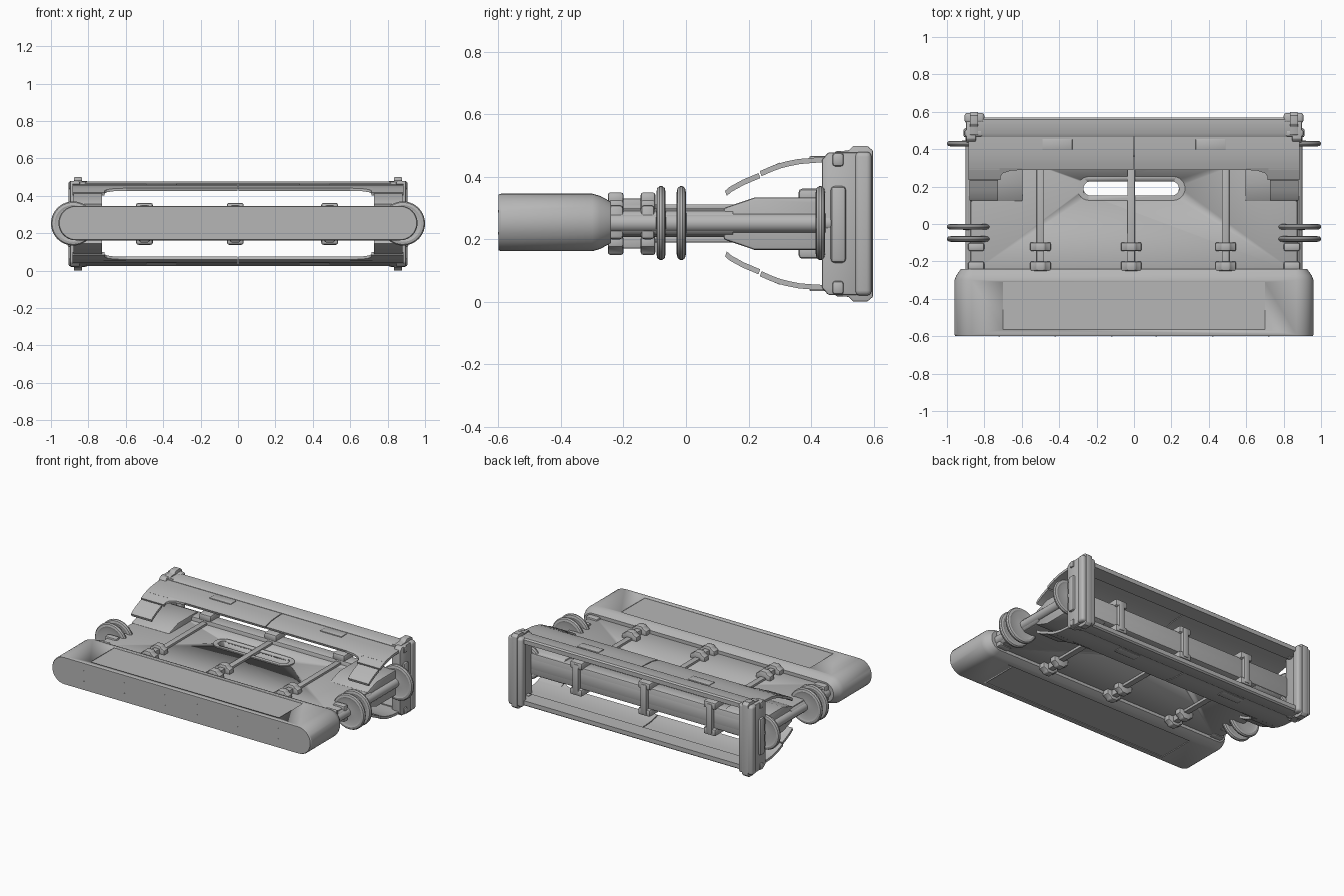
import bpy, bmesh, math
from mathutils import Matrix, Vector

if "Cube" in bpy.data.objects:
    bpy.data.objects.remove(bpy.data.objects["Cube"])

ZC = 0.25  # everything is symmetric about this height
grey = bpy.data.materials.new("mid grey")
grey.diffuse_color = (0.47, 0.47, 0.47, 1)
grey.use_nodes = True
grey.node_tree.nodes["Principled BSDF"].inputs["Base Color"].default_value = grey.diffuse_color


def finish(name, bm, bevel=0.0, seg=2, smooth=30):
    bmesh.ops.recalc_face_normals(bm, faces=bm.faces[:])
    me = bpy.data.meshes.new(name)
    bm.to_mesh(me)
    bm.free()
    me.materials.append(grey)
    ob = bpy.data.objects.new(name, me)
    bpy.context.collection.objects.link(ob)
    bpy.ops.object.select_all(action='DESELECT')
    bpy.context.view_layer.objects.active = ob
    ob.select_set(True)
    if bevel:
        m = ob.modifiers.new("bevel", 'BEVEL')
        m.width, m.segments, m.angle_limit = bevel, seg, math.radians(40)
        bpy.ops.object.modifier_apply(modifier="bevel")
    bpy.ops.object.shade_smooth_by_angle(angle=math.radians(smooth))
    return ob


def prism(name, pts, axis, a, b, **kw):
    """Extrude a 2D outline along an axis: x takes (y,z), y takes (x,z), z takes (x,y)."""
    place = {'x': lambda u, v, t: (t, u, v), 'y': lambda u, v, t: (u, t, v),
             'z': lambda u, v, t: (u, v, t)}[axis]
    bm = bmesh.new()
    f = bm.faces.new([bm.verts.new(place(u, v, a)) for u, v in pts])
    r = bmesh.ops.extrude_face_region(bm, geom=[f])
    vs = [g for g in r['geom'] if isinstance(g, bmesh.types.BMVert)]
    bmesh.ops.translate(bm, verts=vs, vec=Vector(place(0, 0, b)) - Vector(place(0, 0, a)))
    return finish(name, bm, **kw)


def box(name, x0, x1, y0, y1, z0, z1, **kw):
    return prism(name, [(x0, y0), (x1, y0), (x1, y1), (x0, y1)], 'z', z0, z1, **kw)


def stadium(cx, cy, hx, r, n=12):
    """Outline with half-length hx and end radius r."""
    pts = []
    for s in (1, -1):
        for i in range(n + 1):
            t = math.pi * (i / n - 0.5)
            pts.append((cx + s * (hx - r + r * math.cos(t)), cy + s * r * math.sin(t)))
    return pts


def cut(ob, cutter):
    bpy.ops.object.select_all(action='DESELECT')
    bpy.context.view_layer.objects.active = ob
    m = ob.modifiers.new("cut", 'BOOLEAN')
    m.object, m.operation, m.solver = cutter, 'DIFFERENCE', 'EXACT'
    bpy.ops.object.modifier_apply(modifier="cut")
    bpy.data.objects.remove(cutter)


def loft(name, rings, **kw):
    bm = bmesh.new()
    loops = [[bm.verts.new(p) for p in ring] for ring in rings]
    for a, b in zip(loops, loops[1:]):
        for i in range(len(a)):
            j = (i + 1) % len(a)
            bm.faces.new((a[i], a[j], b[j], b[i]))
    bm.faces.new(loops[0])
    bm.faces.new(loops[-1])
    return finish(name, bm, **kw)


def sym(z):  # reflect a height to the underside
    return 2 * ZC - z


# Front bumper: stadium section, tapered toward the rear
sections = [(-0.6, 0.955, 0.089), (-0.592, 0.96, 0.092), (-0.30, 0.96, 0.092),
            (-0.275, 0.95, 0.085), (-0.24, 0.925, 0.066)]
bumper = loft("bumper", [[(x, y, z) for x, z in stadium(0, 0.254, hx, r, 16)]
                         for y, hx, r in sections])
for z0, z1 in ((0.341, 0.40), (0.10, 0.167)):
    cut(bumper, box("panel_cutter", -0.70, 0.70, -0.565, -0.31, z0, z1))
for s in (-1, 1):
    for x in (0.12, 0.42, 0.72):
        for z in (0.22, 0.29):
            box("bumper_rivet", s * x - 0.004, s * x + 0.004, -0.602, -0.59, z - 0.004, z + 0.004)

# Flat deck with a grip slot
deck = box("deck", -0.875, 0.875, -0.27, 0.45, 0.208, 0.298, bevel=0.012)
cut(deck, prism("slot_cutter", stadium(-0.015, 0.19, 0.255, 0.038), 'z', 0, 0.5))
for z0, z1 in ((0.290, 0.305), (0.201, 0.215)):
    rim = prism("slot_rim", stadium(-0.015, 0.19, 0.288, 0.064), 'z', z0, z1)
    cut(rim, prism("slot_cutter", stadium(-0.015, 0.19, 0.255, 0.038), 'z', 0, 0.5))
box("rear_beam", -0.85, 0.85, 0.36, 0.45, 0.18, 0.325, bevel=0.012)

# Straps and clamps over the deck
for x in (-0.5, -0.015, 0.49):
    for z0, z1 in ((0.29, 0.312), (0.19, 0.21)):
        box("strap", x - 0.02, x + 0.02, -0.25, 0.42, z0, z1, bevel=0.004)
    for top in (True, False):
        h = (lambda z: z) if top else sym
        box("clamp_link", x - 0.02, x + 0.02, -0.25, -0.10, *sorted((h(0.28), h(0.33))), bevel=0.005)
        for y0, y1 in ((-0.25, -0.20), (-0.145, -0.098)):
            prof = [(x - 0.055, h(0.29)), (x + 0.055, h(0.29)), (x + 0.055, h(0.325)),
                    (x + 0.032, h(0.335)), (x + 0.022, h(0.35)), (x - 0.022, h(0.35)),
                    (x - 0.032, h(0.335)), (x - 0.055, h(0.325))]
            prism("clamp", prof, 'y', y0, y1, bevel=0.008)
        box("rear_clamp", x - 0.045, x + 0.045, 0.36, 0.47, *sorted((h(0.315), h(0.362))), bevel=0.012)
    box("rear_clamp_bar", x - 0.022, x + 0.022, 0.44, 0.475, 0.15, 0.35, bevel=0.008)

# Guard shells: thin curved covers, upper and lower
curve = [(0.29, 0.441), (0.32, 0.449), (0.36, 0.457), (0.41, 0.461), (0.48, 0.463)]
fender = [(0.236, 0.418), (0.27, 0.433), (0.30, 0.444)]
tip = [(0.125, 0.355), (0.14, 0.368), (0.18, 0.39), (0.232, 0.412)]


def shell(name, line, h, x0, x1, t=0.016):
    pts = line + [(y + t * 0.35, z - t) for y, z in reversed(line)]
    prism(name, [(y, h(z)) for y, z in pts], 'x', x0, x1)


for top in (True, False):
    h = (lambda z: z) if top else sym
    prism("guard_rim", [(0.465, h(0.44)), (0.465, h(0.465)), (0.485, h(0.476)),
                        (0.56, h(0.476)), (0.57, h(0.468)), (0.57, h(0.44))], 'x', -0.88, 0.88)
    for s in (-1, 1):
        shell("guard_shell", curve, h, s * 0.003, s * 0.885)
        shell("guard_fender", fender, h, s * 0.715, s * 0.885)
        shell("guard_tip", tip, h, s * 0.728, s * 0.88)
        # Rounded inner corner where the fender meets the shell
        bm = bmesh.new()
        corner = [(0.60, 0.30), (0.60, 0.289), (0.66, 0.285), (0.70, 0.272), (0.718, 0.25), (0.718, 0.30)]
        lift = lambda y: 0.441 - (0.29 - y) * 0.42
        f = bm.faces.new([bm.verts.new((s * x, y, h(lift(y)))) for x, y in corner])
        r = bmesh.ops.extrude_face_region(bm, geom=[f])
        bmesh.ops.translate(bm, vec=(0, 0, -0.014 if top else 0.014),
                            verts=[g for g in r['geom'] if isinstance(g, bmesh.types.BMVert)])
        finish("guard_corner", bm)
        # Shallow raised pad on the shell
        box("guard_pad", s * 0.41 - 0.08, s * 0.41 + 0.08, 0.395, 0.455,
            *sorted((h(0.455), h(0.466))), bevel=0.004)

# Wheel profile (radius, offset along the axle)
lens = [(0.03, -0.016), (0.085, -0.010), (0.098, -0.015), (0.112, -0.012), (0.118, -0.004),
        (0.118, 0.004), (0.112, 0.012), (0.098, 0.015), (0.085, 0.010), (0.03, 0.016)]


def ring(x, y, r, n=40):
    return [(x + r * math.cos(2 * math.pi * i / n), y, 0.252 + r * math.sin(2 * math.pi * i / n))
            for i in range(n)]


for s in (-1, 1):
    # Rollers on the side axle
    for y in (-0.08, -0.015, 0.43):
        loft("roller", [ring(s * 0.882, y + o, r) for r, o in lens])
    loft("axle", [ring(s * 0.872, y, 0.03, 20) for y in (-0.26, 0.47)])
    loft("axle_sleeve", [ring(s * 0.85, y, 0.045, 20) for y in (-0.26, 0.15)])
    # Side clamps beside the bumper
    for y0, y1 in ((-0.25, -0.20), (-0.145, -0.10)):
        box("side_collar", *sorted((s * 0.80, s * 0.888)), y0, y1, 0.20, 0.31, bevel=0.012)
    # Wedge-nosed housing on the deck ends
    half = [(0.12, 0.30), (0.22, 0.334), (0.42, 0.334), (0.445, 0.32)]
    prism("end_housing", half + [(y, sym(z)) for y, z in reversed(half)], 'x',
          s * 0.595, s * 0.875, bevel=0.008)
    # Rear upright post: plate, rounded rear column and top-to-bottom strap
    half = [(0.435, 0.455), (0.455, 0.478), (0.55, 0.478)]
    prism("post_plate", half + [(y, sym(z)) for y, z in reversed(half)], 'x',
          s * 0.845, s * 0.897, bevel=0.006)
    box("post_column", *sorted((s * 0.80, s * 0.906)), 0.54, 0.594, 0.02, 0.48, bevel=0.016, seg=3)
    half = [(0.44, 0.45), (0.465, 0.462), (0.48, 0.482), (0.52, 0.484), (0.535, 0.499),
            (0.58, 0.499), (0.598, 0.484)]
    prism("post_strap", half + [(y, sym(z)) for y, z in reversed(half)], 'x',
          s * 0.833, s * 0.877, bevel=0.003)
    # Slim vertical bar on the outside of the post
    box("post_bar", *sorted((s * 0.88, s * 0.912)), 0.463, 0.512, 0.125, 0.37, bevel=0.012)
    for z in (0.455, sym(0.455)):
        box("post_lug", *sorted((s * 0.81, s * 0.906)), 0.468, 0.505, z - 0.022, z + 0.022, bevel=0.01)
